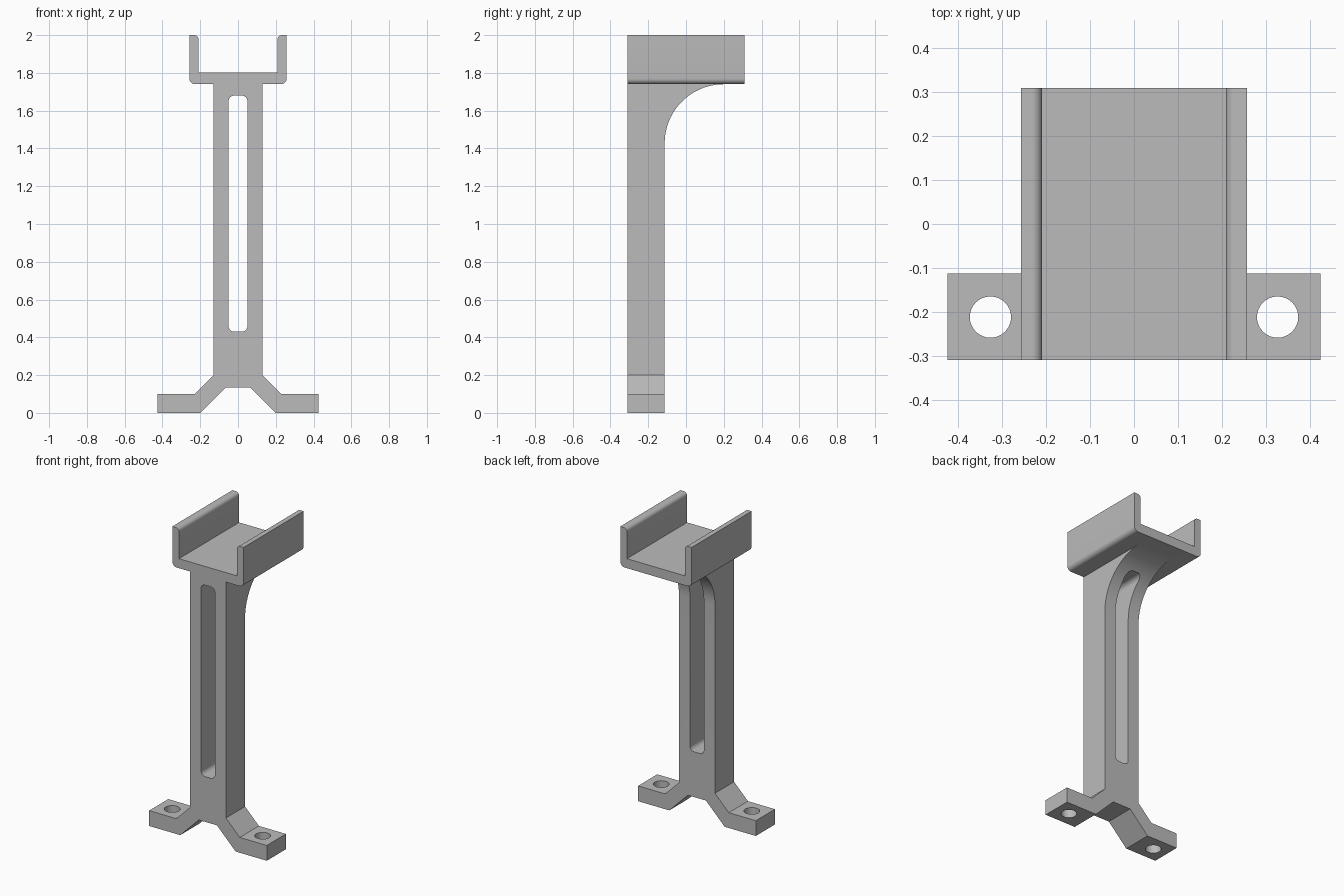
import bpy, bmesh, math
from mathutils import Vector

cube = bpy.data.objects.get("Cube")
if cube:
    bpy.data.objects.remove(cube, do_unlink=True)

GREY = bpy.data.materials.new("plain grey")
GREY.use_nodes = True
GREY.diffuse_color = (0.5, 0.5, 0.5, 1)
GREY.node_tree.nodes["Principled BSDF"].inputs["Base Color"].default_value = GREY.diffuse_color

FRONT, BACK, POST_BACK = -0.31, 0.31, -0.113


def arc(cx, cy, r, start, end, steps=8):
    """Points along a circular arc, angles in degrees."""
    angles = [math.radians(start + (end - start) * i / steps) for i in range(steps + 1)]
    return [(cx + r * math.cos(a), cy + r * math.sin(a)) for a in angles]


def mirrored(half):
    """Close a right-hand half outline with its mirror image."""
    return half + [(-x, z) for x, z in reversed(half)]


def extrude(name, points, place, direction):
    """Sweep a flat outline into a solid; place maps 2D points into 3D."""
    bm = bmesh.new()
    face = bm.faces.new([bm.verts.new(place(*p)) for p in points])
    swept = bmesh.ops.extrude_face_region(bm, geom=[face])["geom"]
    verts = [v for v in swept if isinstance(v, bmesh.types.BMVert)]
    bmesh.ops.translate(bm, verts=verts, vec=Vector(direction))
    bmesh.ops.recalc_face_normals(bm, faces=bm.faces)
    mesh = bpy.data.meshes.new(name)
    bm.to_mesh(mesh)
    bm.free()
    obj = bpy.data.objects.new(name, mesh)
    bpy.context.collection.objects.link(obj)
    mesh.materials.append(GREY)
    return obj


def along_y(name, points, y0, y1):
    return extrude(name, points, lambda x, z: (x, y0, z), (0, y1 - y0, 0))


def cut(obj, cutter):
    mod = obj.modifiers.new("cut", "BOOLEAN")
    mod.object, mod.operation, mod.solver = cutter, "DIFFERENCE", "EXACT"
    cutter.hide_render = True
    cutter.hide_set(True)


def smooth(obj):
    bpy.ops.object.select_all(action="DESELECT")
    obj.select_set(True)
    bpy.context.view_layer.objects.active = obj
    bpy.ops.object.shade_smooth_by_angle(angle=math.radians(30))


# U-shaped tray with rounded lower corners and rounded inner rims
tray_half = (arc(0.227, 1.77, 0.03, -90, 0) + [(0.257, 2.0)]
             + arc(0.233, 1.976, 0.024, 90, 180) + [(0.209, 1.802)])
tray = along_y("tray", mirrored(tray_half), FRONT, BACK)

# Post with a curved bracket under the tray
post_side = ([(FRONT, 0.2), (POST_BACK, 0.2)]
             + arc(0.2, 1.427, 0.313, 180, 90, 24) + [(FRONT, 1.74)])
post = extrude("post", post_side, lambda y, z: (-0.13, y, z), (0.26, 0, 0))

# Rounded slot through the post
slot_half = arc(0.02, 0.46, 0.03, -90, 0) + arc(0.02, 1.65, 0.03, 0, 90)
slot = along_y("slot_cutter", mirrored(slot_half), FRONT - 0.1, BACK + 0.1)
cut(post, slot)

# Splayed base with two flat feet
base_half = [(0.065, 0.135), (0.2, 0), (0.425, 0), (0.425, 0.1), (0.23, 0.1), (0.13, 0.2)]
base = along_y("base", mirrored(base_half), FRONT, POST_BACK)

# Screw holes in the feet
for side, x in (("left", 0.327), ("right", -0.327)):
    circle = arc(x, -0.212, 0.047, 0, 360, 32)[:-1]
    hole = extrude(side + "_hole_cutter", circle, lambda px, py: (px, py, -0.05), (0, 0, 0.2))
    cut(base, hole)

for part in (tray, post, base):
    smooth(part)
